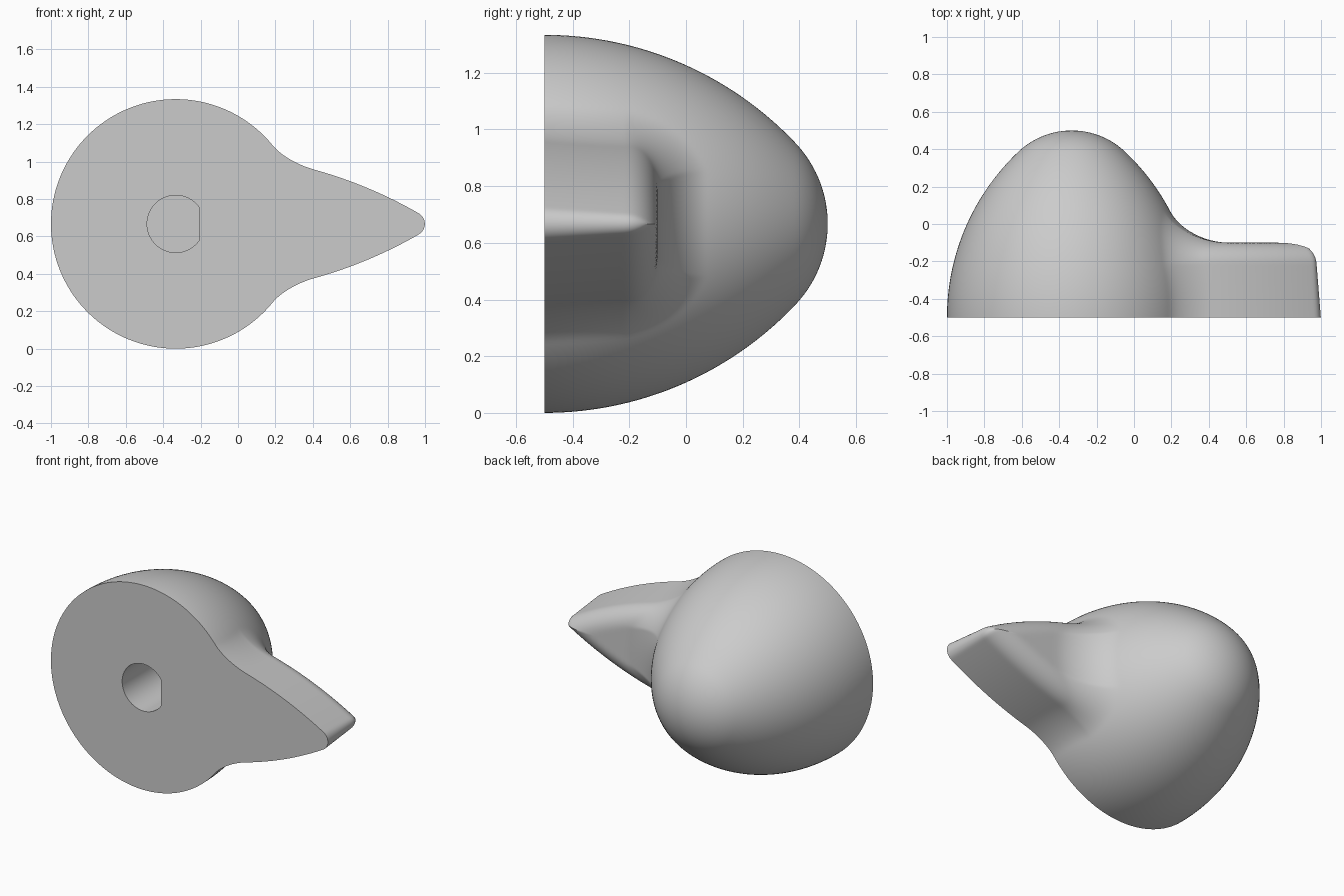
import bpy, bmesh
from math import sin, cos, pi, hypot, radians, sqrt
from mathutils import Vector

cube = bpy.data.objects.get("Cube")
if cube:
    bpy.data.objects.remove(cube, do_unlink=True)

# Main dimensions, measured from the centre of the round base
AXIS_X, AXIS_Z, BASE_Y = -0.333, 0.667, -0.5
BASE_R, DOME_ARC, CAP_R = 0.667, 1.22, 0.415
FLANK_X, FLANK_W, FLANK_R = 0.101, -2.023, 2.335
TIP_X, TIP_R = 1.267, 0.065
POINTER_H, EDGE_R, DRAFT, FILLET = 0.4, 0.11, 0.08, 0.32
SHAFT_R, SHAFT_FLAT, SHAFT_DEPTH = 0.153, 0.127, 0.6
SEGMENTS, RINGS = 240, 100


def dome(x, w, h):
    """Distance to a turned dome: a long side arc with a tangent round cap."""
    r = hypot(x, w)
    offset, cap_h = DOME_ARC - BASE_R, 1 - CAP_R
    if (r + offset) * cap_h < h * offset:
        return hypot(r, h - cap_h) - CAP_R
    return hypot(r + offset, h) - DOME_ARC


def pointer(x, w, h):
    """Distance to the tapered pointer with drafted sides and a rounded top edge."""
    w = abs(w)
    if w * (TIP_X - FLANK_X) < (x - TIP_X) * -FLANK_W:
        side = hypot(x - TIP_X, w)
    else:
        side = hypot(x - FLANK_X, w - FLANK_W) - FLANK_R
    a = side - TIP_R + DRAFT * h + EDGE_R
    b = h - POINTER_H + EDGE_R
    return min(max(a, b), 0) + hypot(max(a, 0), max(b, 0)) - EDGE_R


def normal(shape, x, w, h, e=0.0005):
    return Vector((shape(x + e, w, h) - shape(x - e, w, h),
                   shape(x, w + e, h) - shape(x, w - e, h),
                   shape(x, w, h + e) - shape(x, w, h - e))).normalized()


def body(x, w, h):
    """Dome and pointer joined with a rolling-ball fillet."""
    a = dome(x, w, h)
    if x < 0:
        return a
    b = pointer(x, w, h)
    u, v = FILLET - a, FILLET - b
    if min(a, b) <= 0 or min(u, v) <= 0:
        return min(a, b)
    c = normal(dome, x, w, h).dot(normal(pointer, x, w, h))
    if u <= v * c or v <= u * c:
        return min(a, b)
    return FILLET - sqrt((u * u + v * v - 2 * u * v * c) / (1 - c * c))


def surface_radius(theta, phi):
    """Distance from the base centre to the skin in one direction."""
    dx, dw, dh = cos(theta) * cos(phi), sin(theta) * cos(phi), sin(phi)
    low, high = 0.3, 1.6
    for _ in range(26):
        mid = (low + high) / 2
        if body(dx * mid, dw * mid, dh * mid) < 0:
            low = mid
        else:
            high = mid
    return low


# Angles crowd together around the pointer
turns = [2 * pi * i / SEGMENTS for i in range(SEGMENTS)]
thetas = [u - 0.8 * sin(u) for u in turns]
bm = bmesh.new()


def ring(radius, height):
    return [bm.verts.new((AXIS_X + radius(t) * cos(t), BASE_Y + height(t),
                          AXIS_Z + radius(t) * sin(t))) for t in thetas]


def shaft(t):
    return min(SHAFT_R, SHAFT_FLAT / cos(t)) if cos(t) > 0 else SHAFT_R


# Shaft hole rings, then skin rings from the base up to the crown
rings = [ring(shaft, lambda t: SHAFT_DEPTH), ring(shaft, lambda t: 0)]
for j in range(RINGS):
    phi = pi / 2 * (j / RINGS) ** 1.2
    skin = {t: surface_radius(t, phi) for t in thetas}
    rings.append(ring(lambda t: skin[t] * cos(phi), lambda t: skin[t] * sin(phi)))

for lower, upper in zip(rings, rings[1:]):
    for i in range(SEGMENTS):
        k = (i + 1) % SEGMENTS
        bm.faces.new((lower[i], lower[k], upper[k], upper[i]))
bm.faces.new(rings[0])
crown = bm.verts.new((AXIS_X, BASE_Y + 1, AXIS_Z))
for i in range(SEGMENTS):
    bm.faces.new((rings[-1][i], rings[-1][(i + 1) % SEGMENTS], crown))
bmesh.ops.recalc_face_normals(bm, faces=bm.faces)

mesh = bpy.data.meshes.new("pointer_knob")
bm.to_mesh(mesh)
bm.free()
knob = bpy.data.objects.new("pointer_knob", mesh)
bpy.context.collection.objects.link(knob)

# Plain grey plastic
grey = bpy.data.materials.new("grey_plastic")
grey.use_nodes = True
color = (0.6, 0.6, 0.6, 1)
grey.diffuse_color = color
grey.node_tree.nodes["Principled BSDF"].inputs["Base Color"].default_value = color
mesh.materials.append(grey)

bpy.ops.object.select_all(action='DESELECT')
knob.select_set(True)
bpy.context.view_layer.objects.active = knob
bpy.ops.object.shade_smooth_by_angle(angle=radians(30))
